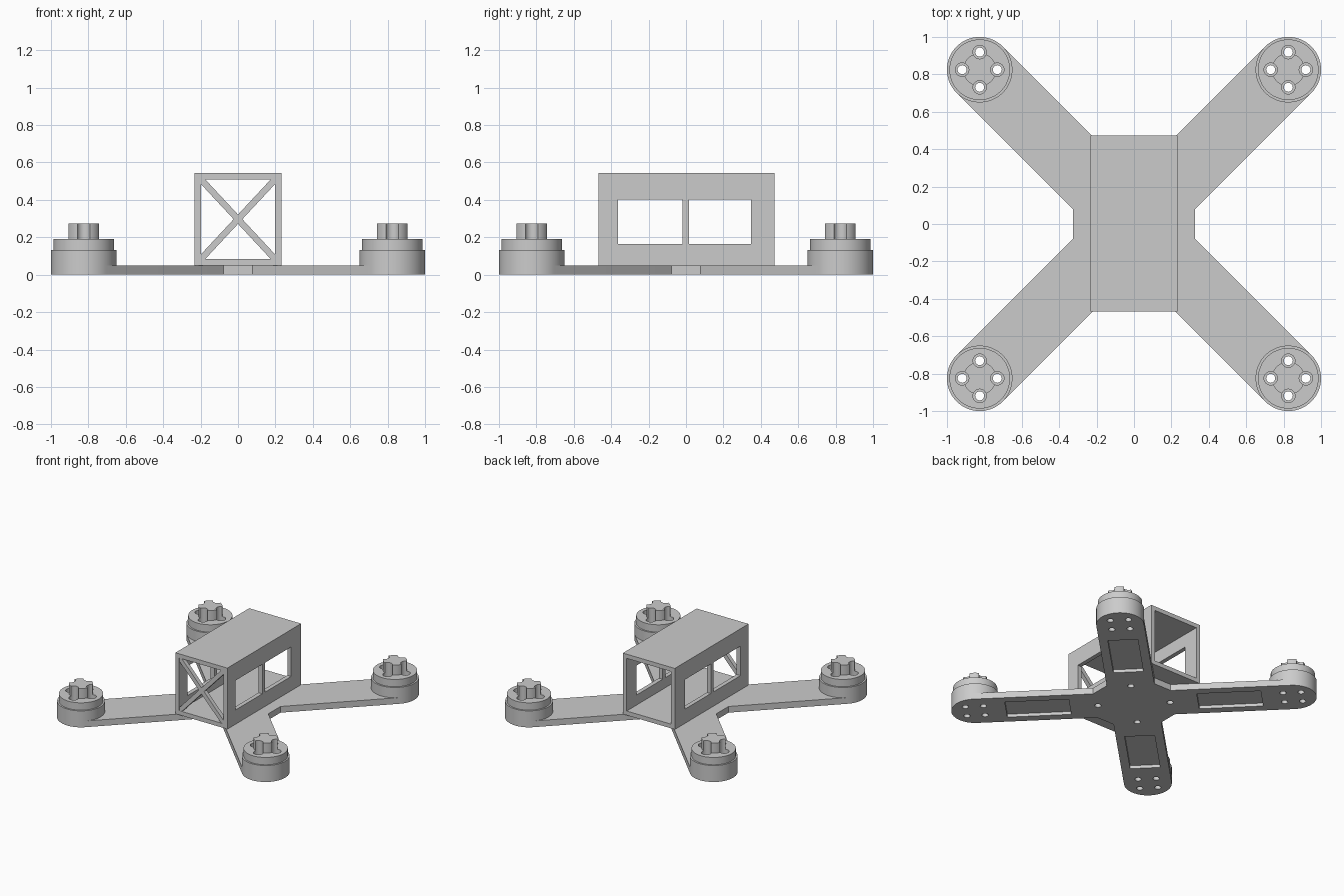
import bpy, bmesh, math
from mathutils import Matrix, Vector

if "Cube" in bpy.data.objects:
    bpy.data.objects.remove(bpy.data.objects["Cube"])

SEG = 64
MOTOR = 0.825          # motor centre offset in x and y
R_PAD = 0.175          # arm half width and pad radius
T = 0.05               # plate thickness

grey = bpy.data.materials.new("light grey plastic")
grey.diffuse_color = (0.6, 0.6, 0.6, 1)
grey.use_nodes = True
grey.node_tree.nodes["Principled BSDF"].inputs["Base Color"].default_value = grey.diffuse_color


def finish(name, bm):
    bmesh.ops.remove_doubles(bm, verts=bm.verts, dist=1e-5)
    bmesh.ops.recalc_face_normals(bm, faces=bm.faces)
    me = bpy.data.meshes.new(name)
    bm.to_mesh(me)
    bm.free()
    me.materials.append(grey)
    ob = bpy.data.objects.new(name, me)
    bpy.context.collection.objects.link(ob)
    return ob


def add_box(bm, lo, hi, rot=Matrix.Identity(4)):
    lo, hi = Vector(lo), Vector(hi)
    m = rot @ Matrix.Translation((lo + hi) / 2) @ Matrix.Diagonal((hi - lo).to_4d())
    bmesh.ops.create_cube(bm, size=1, matrix=m)


def add_lathe(bm, profile, cx, cy, seg=SEG):
    """Closed stepped cylinder from (radius, z) points."""
    rings = [[bm.verts.new((cx + r * math.cos(2 * math.pi * i / seg),
                            cy + r * math.sin(2 * math.pi * i / seg), z))
              for i in range(seg)] for r, z in profile]
    for a, b in zip(rings, rings[1:]):
        for i in range(seg):
            j = (i + 1) % seg
            bm.faces.new((a[i], a[j], b[j], b[i]))
    bm.faces.new(rings[0][::-1])
    bm.faces.new(rings[-1])


def select_only(ob):
    bpy.ops.object.select_all(action='DESELECT')
    bpy.context.view_layer.objects.active = ob
    ob.select_set(True)


def cut(ob, cutter):
    mod = ob.modifiers.new("cut", 'BOOLEAN')
    mod.operation, mod.solver, mod.object = 'DIFFERENCE', 'EXACT', cutter
    select_only(ob)
    bpy.ops.object.modifier_apply(modifier=mod.name)


def smooth(ob):
    select_only(ob)
    bpy.ops.object.shade_smooth_by_angle(angle=math.radians(30))


corners = [(sx * MOTOR, sy * MOTOR) for sx in (1, -1) for sy in (1, -1)]

# X-shaped base plate: one quarter outline turned four times
quarter = [Vector((0.325, 0.0775, 0))]
for i in range(SEG // 2 + 1):
    a = -math.pi / 4 + 2 * math.pi * i / SEG
    quarter.append(Vector((MOTOR + R_PAD * math.cos(a), MOTOR + R_PAD * math.sin(a), 0)))
quarter.append(Vector((0.0775, 0.325, 0)))
bm = bmesh.new()
outline = [bm.verts.new(Matrix.Rotation(k * math.pi / 2, 3, 'Z') @ p)
           for k in range(4) for p in quarter]
face = bm.faces.new(outline)
top = bmesh.ops.extrude_face_region(bm, geom=[face])
bmesh.ops.translate(bm, vec=(0, 0, T),
                    verts=[v for v in top["geom"] if isinstance(v, bmesh.types.BMVert)])
base_plate = finish("base_plate", bm)

# Motors: pad, disc and hub as one stepped cylinder each
motors = []
for n, (cx, cy) in enumerate(corners):
    bm = bmesh.new()
    add_lathe(bm, [(R_PAD, T), (R_PAD, 0.133), (0.162, 0.133), (0.162, 0.192),
                   (0.088, 0.192), (0.088, 0.273)], cx, cy)
    motors.append(finish(f"motor_mount_{n + 1}", bm))

# Counterbored screw holes around every motor
bm = bmesh.new()
for cx, cy in corners:
    for dx, dy in ((1, 0), (-1, 0), (0, 1), (0, -1)):
        add_lathe(bm, [(0.024, -0.1), (0.024, 0.133), (0.036, 0.133), (0.036, 0.4)],
                  cx + 0.094 * dx, cy + 0.094 * dy, 24)
hole_cutter = finish("hole_cutter", bm)

# Shallow underside pockets and centre screw holes
bm = bmesh.new()
for k in range(4):
    rot = Matrix.Rotation(math.pi / 4 + k * math.pi / 2, 4, 'Z')
    add_box(bm, (0.47, -0.11, -0.1), (0.94, 0.11, 0.025), rot)
    c = rot @ Vector((0.265, 0, 0))
    add_lathe(bm, [(0.024, -0.1), (0.024, T + 0.1)], c.x, c.y, 24)
pocket_cutter = finish("pocket_cutter", bm)

cut(base_plate, hole_cutter)
cut(base_plate, pocket_cutter)
for m in motors:
    cut(m, hole_cutter)

# Body shell: tunnel open at both ends, two windows in each side
Y0, Y1, W, Z1, WALL = -0.467, 0.474, 0.232, 0.543, 0.034
bm = bmesh.new()
add_box(bm, (-W, Y0, T), (W, Y1, Z1))
body_shell = finish("body_shell", bm)
bm = bmesh.new()
add_box(bm, (-W + WALL, -1, T + WALL), (W - WALL, 1, Z1 - WALL))
tunnel_cutter = finish("tunnel_cutter", bm)
bm = bmesh.new()
for y0, y1 in ((-0.364, -0.02), (0.015, 0.347)):
    add_box(bm, (-1, y0, 0.165), (1, y1, 0.403))
window_cutter = finish("window_cutter", bm)
cut(body_shell, tunnel_cutter)
cut(body_shell, window_cutter)

# Crossed braces on the front opening
zc = (T + Z1) / 2
half_x, half_z = W - WALL, (Z1 - T) / 2 - WALL
length = math.hypot(half_x, half_z) + 0.012
for side, s in (("left", 1), ("right", -1)):
    bm = bmesh.new()
    rot = Matrix.Translation((0, 0, zc)) @ Matrix.Rotation(s * math.atan2(half_z, half_x), 4, 'Y')
    add_box(bm, (-length, Y0 + 0.0005, -0.017), (length, Y0 + WALL, 0.017), rot)
    finish(f"front_brace_{side}", bm)

for c in (hole_cutter, pocket_cutter, tunnel_cutter, window_cutter):
    bpy.data.objects.remove(c, do_unlink=True)
for ob in [base_plate] + motors:
    smooth(ob)
